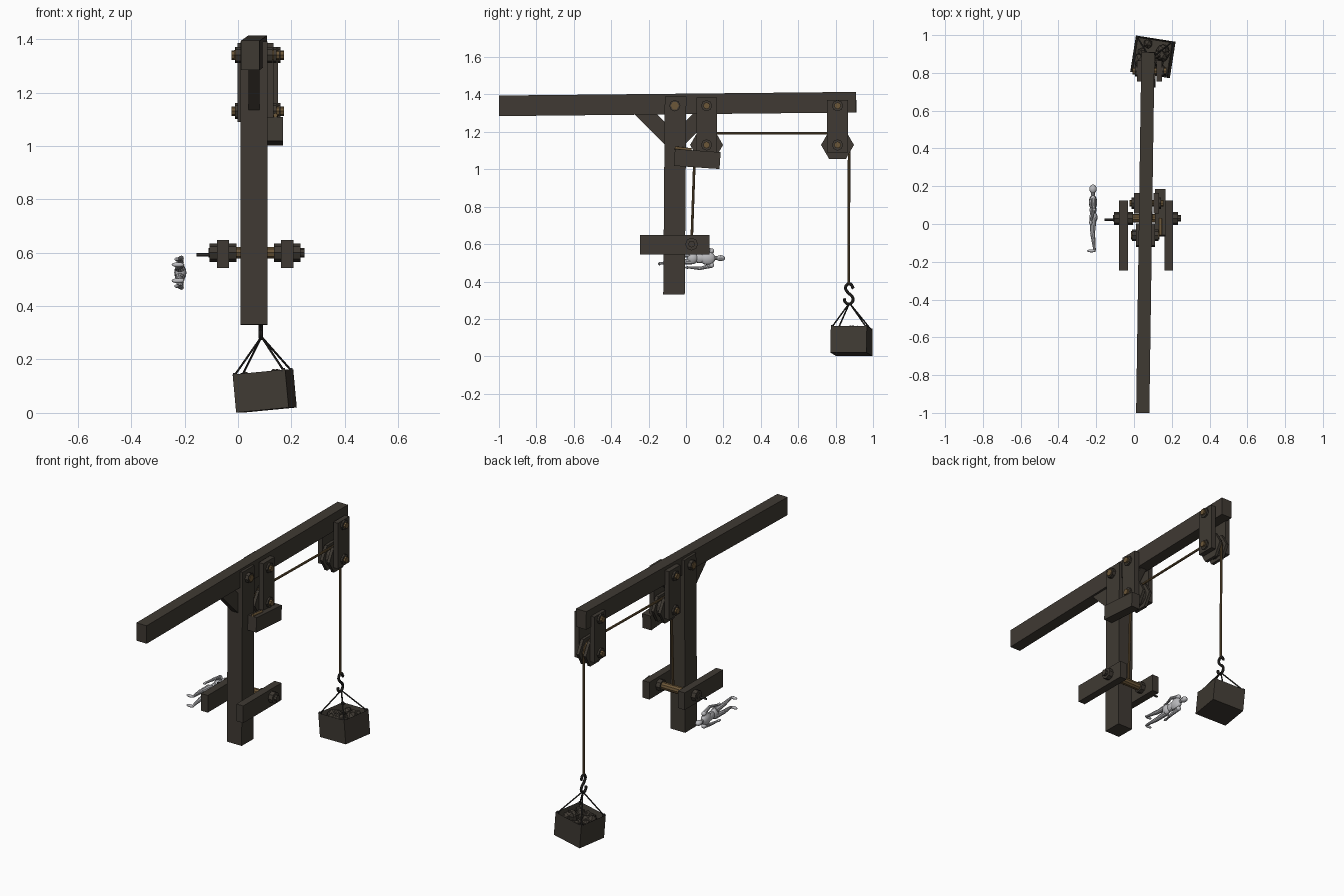
import bpy, bmesh, math, random
from mathutils import Vector, Matrix, Euler

random.seed(4)
if "Cube" in bpy.data.objects:
    bpy.data.objects.remove(bpy.data.objects["Cube"])


def material(name, rgb):
    m = bpy.data.materials.new(name)
    m.use_nodes = True
    m.diffuse_color = (*rgb, 1)
    m.node_tree.nodes["Principled BSDF"].inputs["Base Color"].default_value = (*rgb, 1)
    return m


WOOD = material("dark wood", (0.05, 0.042, 0.033))
ROPE = material("rope brown", (0.15, 0.095, 0.04))
IRON = material("dark iron", (0.028, 0.026, 0.024))
GREY = material("light grey", (0.5, 0.5, 0.52))


def finish(name, bm, mat, matrix=None):
    me = bpy.data.meshes.new(name)
    bmesh.ops.recalc_face_normals(bm, faces=bm.faces[:])
    bm.to_mesh(me)
    bm.free()
    me.materials.append(mat)
    ob = bpy.data.objects.new(name, me)
    bpy.context.collection.objects.link(ob)
    if matrix:
        ob.matrix_world = matrix
    return ob


def box(name, center, size, mat, rot=(0, 0, 0)):
    bm = bmesh.new()
    bmesh.ops.create_cube(bm, size=1)
    bmesh.ops.scale(bm, vec=size, verts=bm.verts[:])
    return finish(name, bm, mat, Matrix.Translation(center) @ Euler(rot).to_matrix().to_4x4())


def prism(name, profile, x0, x1, mat):
    """Extrude a y-z outline along x."""
    bm = bmesh.new()
    face = bm.faces.new([bm.verts.new((x0, y, z)) for y, z in profile])
    new = bmesh.ops.extrude_face_region(bm, geom=[face])["geom"]
    moved = [v for v in new if isinstance(v, bmesh.types.BMVert)]
    bmesh.ops.translate(bm, verts=moved, vec=(x1 - x0, 0, 0))
    return finish(name, bm, mat)


def disc(name, y, z, r, x0, x1, mat, sides=6):
    ring = [2 * math.pi * i / sides for i in range(sides)]
    return prism(name, [(y + r * math.cos(a), z + r * math.sin(a)) for a in ring], x0, x1, mat)


def tube(name, points, r, mat, kind="POLY", sides=2):
    cu = bpy.data.curves.new(name, "CURVE")
    cu.dimensions = "3D"
    cu.bevel_depth, cu.bevel_resolution, cu.use_fill_caps = r, sides, True
    cu.resolution_u = 6
    sp = cu.splines.new(kind)
    if kind == "BEZIER":
        sp.bezier_points.add(len(points) - 1)
        for bp, p in zip(sp.bezier_points, points):
            bp.co = p
            bp.handle_left_type = bp.handle_right_type = "AUTO"
    else:
        sp.points.add(len(points) - 1)
        for pt, p in zip(sp.points, points):
            pt.co = (*p, 1)
    tmp = bpy.data.objects.new(name + "_path", cu)
    me = bpy.data.meshes.new_from_object(tmp)
    bpy.data.objects.remove(tmp)
    me.materials.clear()
    me.materials.append(mat)
    ob = bpy.data.objects.new(name, me)
    bpy.context.collection.objects.link(ob)
    return ob


# Main beam, post and diagonal braces
box("beam", (0.06, -0.045, 1.349), (0.07, 1.91, 0.11), WOOD, (0.0102, 0, -0.0145))
box("post", (0.06, -0.06, 0.86), (0.1, 0.115, 1.06), WOOD, (-0.008, 0, 0))
for side, name in ((-1, "front_brace"), (1, "back_brace")):
    outline = [(0.22, 1.3), (0.1, 1.3), (0.05, 1.25), (0.05, 1.13)]
    prism(name, [(-0.06 + side * d, z) for d, z in outline], 0.04, 0.08, WOOD)
disc("post_pin", -0.06, 1.34, 0.022, -0.015, 0.135, ROPE)
for x in (0.0, 0.12):
    disc("post_pin_washer", -0.06, 1.34, 0.03, x - 0.01, x + 0.01, WOOD, 8)


# Pulley blocks hung from the beam
def pulley_block(prefix, cx, cy, top):
    for s in (-1, 1):
        px = cx + s * 0.052
        box(prefix + "_hanger", (px, cy, (top + 1.09) / 2), (0.03, 0.11, top - 1.09), WOOD)
        disc(prefix + "_cheek", cy, 1.13, 0.088, cx + s * 0.014, cx + s * 0.032, WOOD)
        for z in (1.34, 1.13):
            disc(prefix + "_nut", cy, z, 0.03, px + s * 0.012, px + s * 0.026, WOOD, 8)
    for z in (1.34, 1.13):
        disc(prefix + "_bolt", cy, z, 0.018, cx - 0.09, cx + 0.09, ROPE, 8)
    disc(prefix + "_sheave", cy, 1.13, 0.06, cx - 0.016, cx + 0.016, WOOD, 12)


pulley_block("inner_pulley", 0.066, 0.11, 1.385)
pulley_block("outer_pulley", 0.082, 0.81, 1.37)
box("side_block", (0.139, 0.06, 1.055), (0.058, 0.245, 0.09), WOOD, (-0.07, 0, 0))
tube("side_peg", [(0.14, -0.06, 1.115), (0.14, 0.03, 1.105)], 0.008, ROPE)

# Winch: side arms, axle, nuts, crank and rope drum
for x, name in ((-0.056, "right_winch_arm"), (0.184, "left_winch_arm")):
    box(name, (x, -0.06, 0.596), (0.046, 0.37, 0.105), WOOD)
    for s in (-1, 1):
        disc("axle_nut", 0.03, 0.6, 0.034, x + s * 0.023, x + s * 0.05, WOOD, 8)
disc("axle", 0.03, 0.6, 0.018, -0.11, 0.25, WOOD, 8)
disc("rope_drum", 0.03, 0.6, 0.023, -0.005, 0.135, ROPE, 10)
tube("crank_handle", [(-0.1, 0.022, 0.592), (-0.155, 0.022, 0.592)], 0.006, IRON)


# Hoisting rope over both pulleys
def arc(x, cy, start, end):
    steps = [math.radians(start + (end - start) * i / 6) for i in range(7)]
    return [(x, cy + 0.062 * math.cos(a), 1.13 + 0.062 * math.sin(a)) for a in steps]


tube("hoist_rope", [(0.066, 0.03, 0.61)] + arc(0.066, 0.11, 180, 90)
     + arc(0.082, 0.81, 90, 0) + [(0.085, 0.87, 0.38)], 0.007, ROPE)

# Iron hook
hook = [(0.895, 0.362), (0.875, 0.388), (0.853, 0.37), (0.865, 0.342), (0.888, 0.32),
        (0.892, 0.297), (0.872, 0.28), (0.85, 0.292), (0.846, 0.31)]
tube("hook", [(0.085, y, z) for y, z in hook], 0.008, IRON, "BEZIER").select_set(True)

# Open crate, tilted, with its slings and load
tilt = (Matrix.Translation((0.1, 0.885, 0.082)) @ Matrix.Rotation(math.radians(-9), 4, "Z")
        @ Matrix.Rotation(math.radians(-5.4), 4, "Y"))
bm = bmesh.new()
bmesh.ops.create_cube(bm, size=1)
bmesh.ops.scale(bm, vec=(0.2, 0.195, 0.143), verts=bm.verts[:])
top = max(bm.faces, key=lambda f: f.calc_center_median().z)
bmesh.ops.inset_region(bm, faces=[top], thickness=0.012)
bmesh.ops.translate(bm, verts=top.verts[:], vec=(0, 0, -0.04))
finish("crate", bm, WOOD, tilt)
for sx in (-1, 1):
    for sy in (-1, 1):
        corner = tilt @ Vector((sx * 0.092, sy * 0.09, 0.07))
        tube("sling", [corner, (0.088, 0.874, 0.285)], 0.004, IRON)
        box("sling_ring", corner, (0.014, 0.014, 0.014), IRON)
bm = bmesh.new()
for i in range(22):
    spot = Vector((random.uniform(-0.065, 0.065), random.uniform(-0.065, 0.065), 0.045))
    shape = Matrix.Diagonal((random.uniform(0.7, 1.2), random.uniform(0.7, 1.2), 0.9, 1))
    spin = Euler([random.uniform(0, 3) for _ in range(3)]).to_matrix().to_4x4()
    bmesh.ops.create_icosphere(bm, subdivisions=1, radius=random.uniform(0.022, 0.036),
                               matrix=Matrix.Translation(spot) @ spin @ shape)
finish("crate_rocks", bm, WOOD, tilt)

# Grey figure lying along y, facing -x; local axes: forward, side, up
bm = bmesh.new()


def ball(p, r):
    bmesh.ops.create_uvsphere(bm, u_segments=12, v_segments=8, radius=1,
                              matrix=Matrix.Translation(p) @ Matrix.Diagonal((*r, 1)))


def limb(a, b, r1, r2):
    a, b = Vector(a), Vector(b)
    turn = (b - a).to_track_quat("Z", "Y").to_matrix().to_4x4()
    bmesh.ops.create_cone(bm, cap_ends=True, segments=10, radius1=r1, radius2=r2,
                          depth=(b - a).length, matrix=Matrix.Translation((a + b) / 2) @ turn)
    ball(b, (r2, r2, r2))


ball((0, 0, 0.335), (0.019, 0.016, 0.024))
limb((0, 0, 0.29), (0, 0, 0.325), 0.011, 0.01)
ball((0, 0, 0.265), (0.022, 0.037, 0.042))
ball((0, 0, 0.225), (0.018, 0.027, 0.04))
ball((-0.002, 0, 0.185), (0.022, 0.032, 0.03))
for s in (-1, 1):
    ball((0, s * 0.038, 0.287), (0.014, 0.014, 0.014))
    limb((0, s * 0.04, 0.287), (-0.005, s * 0.055, 0.225), 0.012, 0.009)
    limb((-0.005, s * 0.055, 0.225), (0.01, s * 0.05, 0.17), 0.009, 0.006)
    ball((0.012, s * 0.05, 0.158), (0.009, 0.007, 0.014))
    limb((0, s * 0.017, 0.18), (0.002, s * 0.023, 0.1), 0.019, 0.012)
    limb((0.002, s * 0.023, 0.1), (-0.008, s * 0.028, 0.015), 0.013, 0.007)
    ball((0.008, s * 0.03, 0.008), (0.024, 0.009, 0.008))
basis = Matrix(((-1, 0, 0, -0.217), (0, 0, 1, -0.15), (0, 1, 0, 0.525), (0, 0, 0, 1)))
figure = finish("lying_figure", bm, GREY, basis)

# Smooth the rounded parts
for ob in bpy.data.objects:
    if ob.type == "MESH":
        ob.select_set(ob.name.startswith(("hook", "lying", "hoist", "sling")))
bpy.context.view_layer.objects.active = figure
bpy.ops.object.shade_smooth_by_angle()
